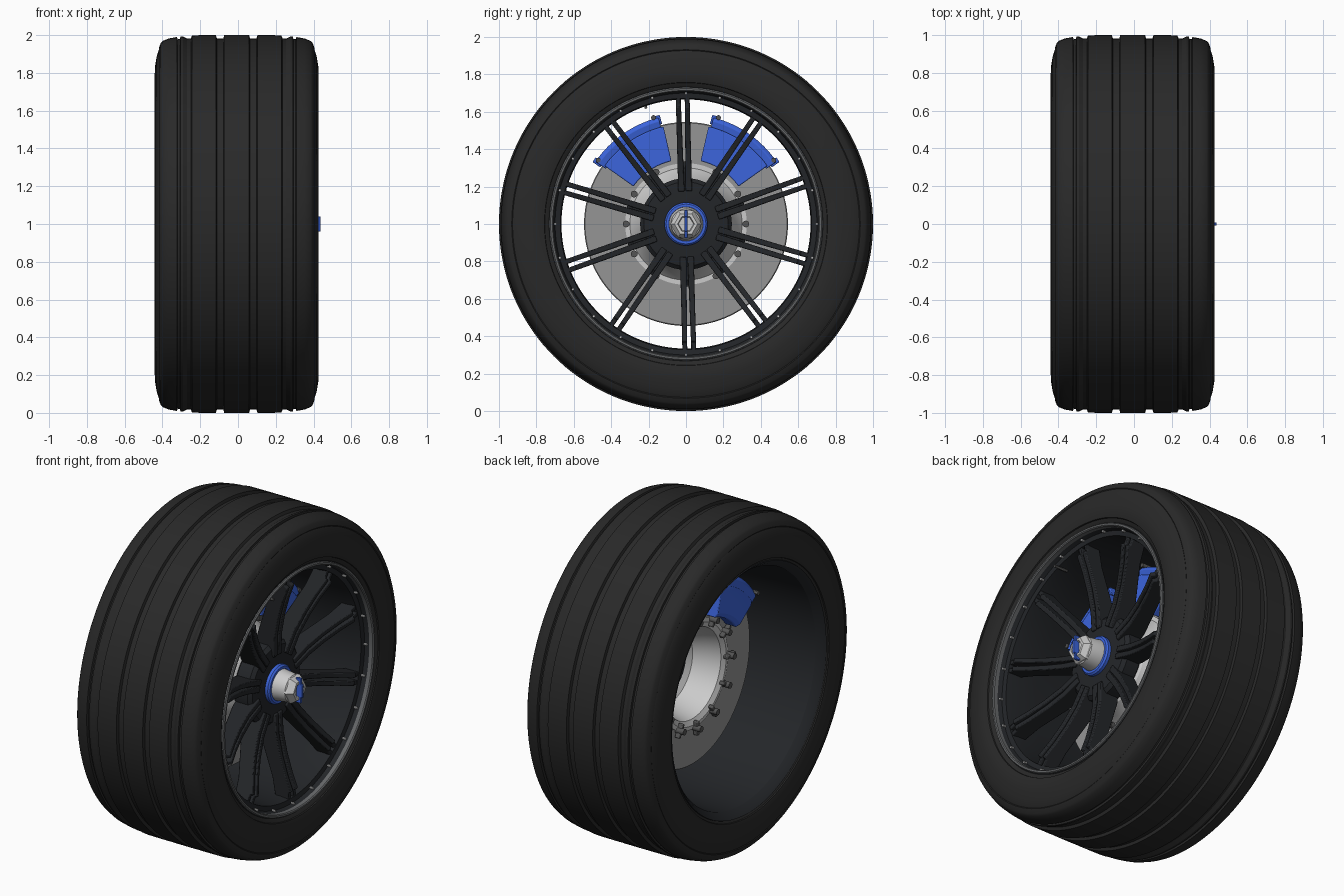
import bpy, bmesh
from math import cos, sin, pi, radians
from mathutils import Matrix, Vector

if "Cube" in bpy.data.objects:
    bpy.data.objects.remove(bpy.data.objects["Cube"])


def mat(name, r, g, b):
    m = bpy.data.materials.new(name)
    m.diffuse_color = (r, g, b, 1)
    m.use_nodes = True
    m.node_tree.nodes["Principled BSDF"].inputs["Base Color"].default_value = m.diffuse_color
    return m


RUBBER = mat("rubber", .022, .022, .022)
RIM = mat("dark_rim", .017, .019, .022)
BLUE = mat("blue", .045, .13, .72)
STEEL = mat("steel", .30, .30, .30)
LIGHT = mat("light_metal", .55, .55, .54)
IRON = mat("dark_bolt", .09, .09, .09)
LIP = mat("lip_grey", .13, .135, .14)


def polar(x, r, a):
    return Vector((x, r * cos(a), 1 + r * sin(a)))


def finish(name, bm, material, bevel=0, angle=30):
    bmesh.ops.remove_doubles(bm, verts=bm.verts, dist=1e-5)
    bmesh.ops.recalc_face_normals(bm, faces=bm.faces)
    me = bpy.data.meshes.new(name)
    bm.to_mesh(me)
    bm.free()
    ob = bpy.data.objects.new(name, me)
    bpy.context.collection.objects.link(ob)
    me.materials.append(material)
    bpy.ops.object.select_all(action='DESELECT')
    ob.select_set(True)
    bpy.context.view_layer.objects.active = ob
    bpy.ops.object.shade_smooth_by_angle(angle=radians(angle))
    if bevel:
        b = ob.modifiers.new("bevel", 'BEVEL')
        b.width, b.segments, b.limit_method = bevel, 2, 'ANGLE'
        b.angle_limit = radians(40)
    return ob


def lathe(name, prof, material, segs=128, arc=None, bevel=0, closed=True):
    """Sweep an (x, radius) profile round the axle; arc gives a capped sector."""
    bm = bmesh.new()
    a0, a1 = [radians(a) for a in (arc or (0, 360))]
    n = segs + 1 if arc else segs
    rings = [[bm.verts.new(polar(x, r, a0 + (a1 - a0) * i / segs)) for x, r in prof]
             for i in range(n)]
    k = len(prof)
    for i in range(segs):
        p, q = rings[i], rings[(i + 1) % n]
        for j in range(k if closed else k - 1):
            l = (j + 1) % k
            bm.faces.new((p[j], p[l], q[l], q[j]))
    if arc:
        bm.faces.new(rings[0])
        bm.faces.new(rings[-1])
    return finish(name, bm, material, bevel)


def pegs(name, places, x0, x1, rad, material, segs=12):
    """Axial cylinders at a list of (radius, degrees) places."""
    bm = bmesh.new()
    for r, a in places:
        p = polar((x0 + x1) / 2, r, radians(a))
        bmesh.ops.create_cone(bm, cap_ends=True, segments=segs, radius1=rad, radius2=rad,
                              depth=x1 - x0,
                              matrix=Matrix.Translation(p) @ Matrix.Rotation(pi / 2, 4, 'Y'))
    return finish(name, bm, material)


def boxes(name, items, material, bevel=0):
    """Boxes (x, radius, degrees, size) turned to face outward."""
    bm = bmesh.new()
    for x, r, a, size in items:
        t = radians(a)
        bmesh.ops.create_cube(bm, size=1, matrix=Matrix.Translation(polar(x, r, t))
                              @ Matrix.Rotation(t, 4, 'X') @ Matrix.Diagonal((*size, 1)))
    return finish(name, bm, material, bevel)


# Tyre: half profile (offset from the middle, radius), mirrored
half = [(.066, 1.0), (.07, .983), (.105, .983), (.11, 1.0), (.236, .999), (.243, .982),
        (.262, .981), (.285, .993), (.298, .992), (.30, .979), (.312, .978), (.316, .99),
        (.36, .982), (.392, .969), (.402, .958), (.412, .932), (.409, .927), (.414, .918),
        (.424, .885), (.433, .83), (.434, .79), (.425, .757), (.418, .755), (.412, .742),
        (.40, .725), (.37, .715)]
mid = -.007
tyre = [(mid - x, r) for x, r in reversed(half)] + [(mid + x, r) for x, r in half]
lathe("tyre", tyre, RUBBER, 144)

# Rim barrel, outer lip and rim bolts
lathe("rim_barrel", [(.405, .715), (.375, .705), (.36, .70), (.355, .672), (.30, .666),
                     (.15, .668), (-.05, .685), (-.38, .70), (-.41, .722), (-.425, .74),
                     (-.41, .745), (-.37, .73), (.0, .72), (.37, .728), (.40, .732)], RIM)
lathe("rim_lip", [(.385, .708), (.408, .709), (.414, .714), (.414, .724), (.408, .729),
                  (.385, .73)], LIP)
pegs("rim_bolts", [(.698, i * 15) for i in range(24)], .35, .378, .007, LIGHT, 8)
pegs("valve_stem", [(.66, 109)], .30, .39, .008, IRON)

# Ten twin spokes: blades cut in the radius/depth plane
blade = [(.175, .272), (.30, .277), (.42, .30), (.53, .332), (.625, .368), (.635, .35),
         (.685, .352), (.685, .265), (.56, .245), (.42, .20), (.28, .155), (.175, .14)]
core = [(.17, .25), (.30, .255), (.33, .235), (.31, .18), (.17, .15)]
bm = bmesh.new()


def add_blade(prof, a, t0, t1):
    # tangential walls t0..t1, each (inner, outer) so the pair can fan out
    ends = []
    for t in (t0, t1):
        vs = []
        for r, x in prof:
            s = t[0] + (t[1] - t[0]) * (r - .17) / .52
            vs.append(bm.verts.new((x, r * cos(a) - s * sin(a), 1 + r * sin(a) + s * cos(a))))
        ends.append(vs)
    p, q = ends
    bm.faces.new(p)
    bm.faces.new(q[::-1])
    for j in range(len(prof)):
        l = (j + 1) % len(prof)
        bm.faces.new((p[j], q[j], q[l], p[l]))


for i in range(10):
    ang = radians(91.5 - 36 * i)
    for sgn in (-1, 1):
        add_blade(blade, ang, (sgn * .003, sgn * .011), (sgn * .037, sgn * .037))
    add_blade(core, ang, (-.03, -.03), (.03, .03))
finish("spokes", bm, RIM, .005)

# Rim centre, blue collar and centre nut
lathe("rim_centre", [(.13, 0), (.13, .22), (.15, .245), (.235, .245), (.255, .225),
                     (.262, .17), (.262, 0)], RIM, 80, closed=False)
lathe("nut_collar", [(.25, .082), (.282, .084), (.29, .092), (.29, .106), (.28, .115),
                     (.25, .115)], BLUE, 64)
lathe("centre_nut", [(.25, 0), (.25, .092), (.29, .091), (.37, .08), (.378, .07), (.378, 0)],
      LIGHT, 48, closed=False)
lathe("nut_hex_tip", [(.365, 0), (.365, .084), (.385, .084), (.415, .062), (.415, .045),
                      (.40, .04), (.40, 0)], LIGHT, 6, closed=False)
boxes("nut_clip", [(.409, 0, 0, (.034, .016, .15)), (.424, 0, 0, (.026, .016, .08))], BLUE, .003)

# Brake disc, its bell and the floating mounts
lathe("brake_disc", [(-.05, .315), (-.05, .54), (-.045, .545), (-.028, .545), (-.025, .53),
                     (-.015, .53), (-.012, .545), (.005, .545), (.01, .54), (.01, .315)], STEEL)
lathe("disc_bell", [(-.055, .325), (-.06, .30), (-.045, .27), (.03, .25), (.11, .22),
                    (.14, .17), (.14, .06), (.155, .06), (.155, .20), (.125, .24),
                    (.05, .272), (.015, .30), (.015, .325)], LIGHT, 96)
mounts = [(.32, i * 30) for i in range(12)]
pegs("disc_bolts", mounts, -.105, .04, .018, IRON, 16)
boxes("disc_mount_tabs", [(-.07, r, a, (.03, .085, .022)) for r, a in mounts], IRON, .005)

# Two calipers, mirrored left and right across the top
body = [(.10, .345), (.10, .535), (-.14, .535), (-.155, .50), (-.155, .37), (-.14, .345),
        (-.065, .345), (-.065, .53), (.025, .53), (.025, .345)]
bridge = [(.075, .52), (.085, .57), (.07, .588), (-.12, .588), (-.145, .565), (-.145, .52),
          (-.06, .52), (-.06, .555), (.02, .555), (.02, .52)]
for side, flip in (("right", 0), ("left", 180)):
    def turn(a):
        return flip - a if flip else a
    lathe("caliper_body_" + side, body, BLUE, 20, (turn(35.5), turn(77)), .006)
    lathe("caliper_bridge_" + side, bridge, BLUE, 20, (turn(34.5), turn(75.5)), .005)
    pegs("bleed_screws_" + side, [(.58, turn(36)), (.595, turn(73))], -.16, .09, .013, IRON)
    boxes("caliper_lugs_" + side, [(-.02, .575, turn(a), (.15, .05, .03)) for a in (35, 75)],
          BLUE, .004)
